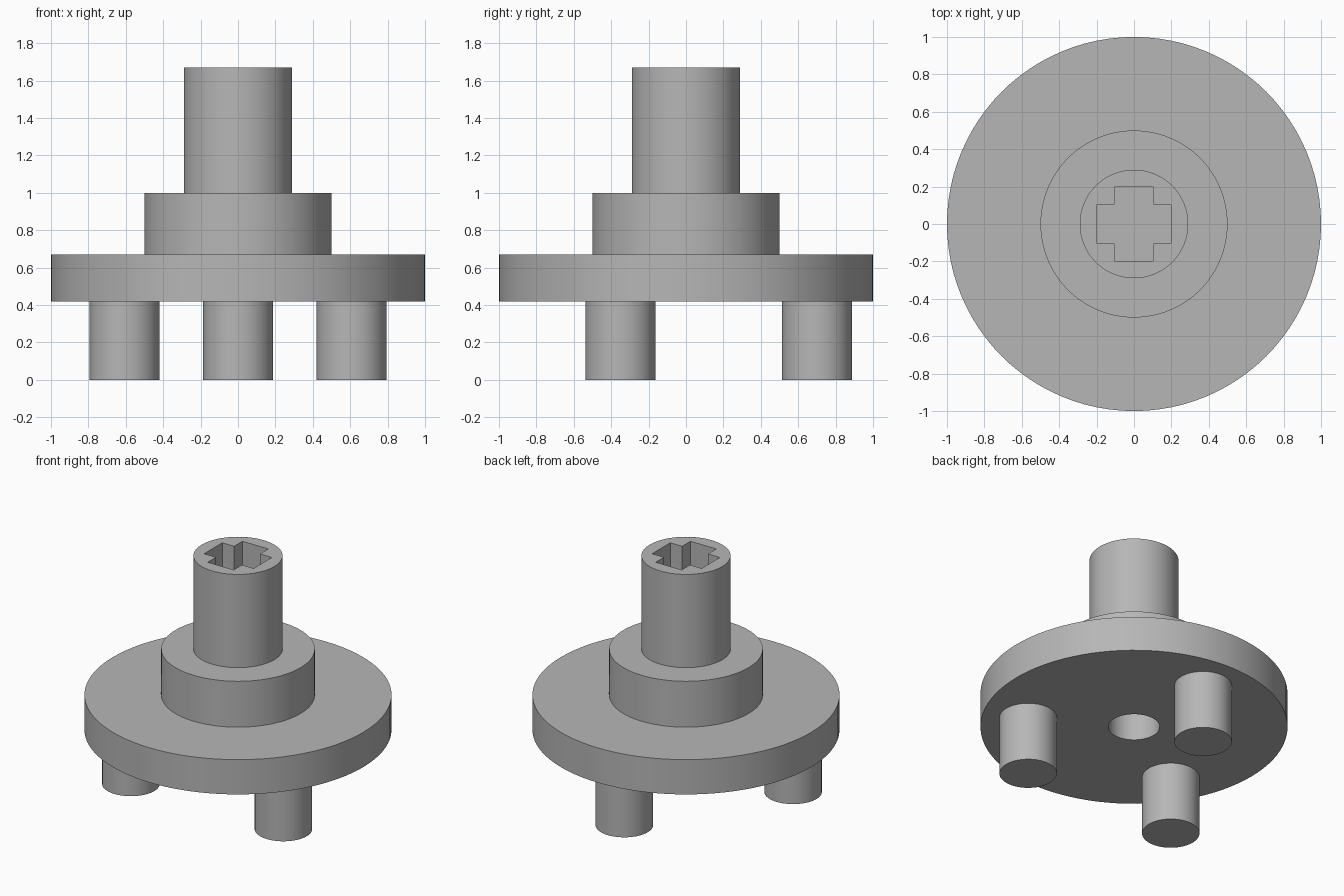
import bpy
import bmesh
from math import pi, radians, sin, cos

cube = bpy.data.objects.get("Cube")
if cube:
    bpy.data.objects.remove(cube, do_unlink=True)

SEGMENTS = 96
PLATE_BOTTOM, PLATE_TOP, HUB_TOP, SHAFT_TOP = 0.42, 0.67, 1.0, 1.67

grey = bpy.data.materials.new("plain grey")
grey.use_nodes = True
color = (0.47, 0.47, 0.47, 1)
grey.diffuse_color = color
grey.node_tree.nodes["Principled BSDF"].inputs["Base Color"].default_value = color


def make_object(name, bm):
    bmesh.ops.recalc_face_normals(bm, faces=bm.faces)
    mesh = bpy.data.meshes.new(name)
    bm.to_mesh(mesh)
    bm.free()
    mesh.materials.append(grey)
    obj = bpy.data.objects.new(name, mesh)
    bpy.context.collection.objects.link(obj)
    return obj


def lathe(name, profile, center=(0, 0)):
    """Turn a profile of (radius, height) points around a vertical axis."""
    bm = bmesh.new()
    x, y = center
    verts = [bm.verts.new((x + r, y, z)) for r, z in profile]
    edges = [bm.edges.new(pair) for pair in zip(verts, verts[1:])]
    bmesh.ops.spin(bm, geom=verts + edges, cent=(x, y, 0), axis=(0, 0, 1),
                   angle=2 * pi, steps=SEGMENTS)
    bmesh.ops.remove_doubles(bm, verts=bm.verts, dist=0.0001)
    return make_object(name, bm)


def smooth(obj):
    bpy.ops.object.select_all(action="DESELECT")
    obj.select_set(True)
    bpy.context.view_layer.objects.active = obj
    bpy.ops.object.shade_smooth_by_angle(angle=radians(30))


# Plate, hub and shaft turned as one body, with the round hole underneath
body = lathe("plate_hub_and_shaft", [
    (0, PLATE_TOP), (0.167, PLATE_TOP), (0.167, PLATE_BOTTOM),
    (1, PLATE_BOTTOM), (1, PLATE_TOP), (0.5, PLATE_TOP), (0.5, HUB_TOP),
    (0.29, HUB_TOP), (0.29, SHAFT_TOP), (0, SHAFT_TOP)])

# Cross-shaped socket cut into the shaft top
arm, half = 0.197, 0.103
bm = bmesh.new()
outline = []
for sx, sy in ((1, 1), (-1, 1), (-1, -1), (1, -1)):
    corner = [(arm, half), (half, half), (half, arm)]
    if sx * sy < 0:
        corner.reverse()
    outline += [bm.verts.new((sx * x, sy * y, HUB_TOP)) for x, y in corner]
floor = bm.faces.new(outline)
wall = bmesh.ops.extrude_face_region(bm, geom=[floor], use_keep_orig=True)
top = [v for v in wall["geom"] if isinstance(v, bmesh.types.BMVert)]
bmesh.ops.translate(bm, verts=top, vec=(0, 0, SHAFT_TOP - HUB_TOP + 0.1))
cutter = make_object("socket_cutter", bm)
cutter.hide_render = True

cut = body.modifiers.new("socket", "BOOLEAN")
cut.operation = "DIFFERENCE"
cut.solver = "EXACT"
cut.object = cutter
bpy.context.view_layer.objects.active = body
body.select_set(True)
bpy.ops.object.modifier_apply(modifier=cut.name)
bpy.data.objects.remove(cutter, do_unlink=True)
smooth(body)

# Three pegs spaced evenly under the plate
for i, side in enumerate(("back", "right", "left")):
    a = radians(90 + 120 * i)
    peg = lathe(side + "_peg", [
        (0, 0), (0.187, 0), (0.187, PLATE_BOTTOM + 0.01), (0, PLATE_BOTTOM + 0.01)],
        center=(0.7 * cos(a), 0.7 * sin(a)))
    smooth(peg)
